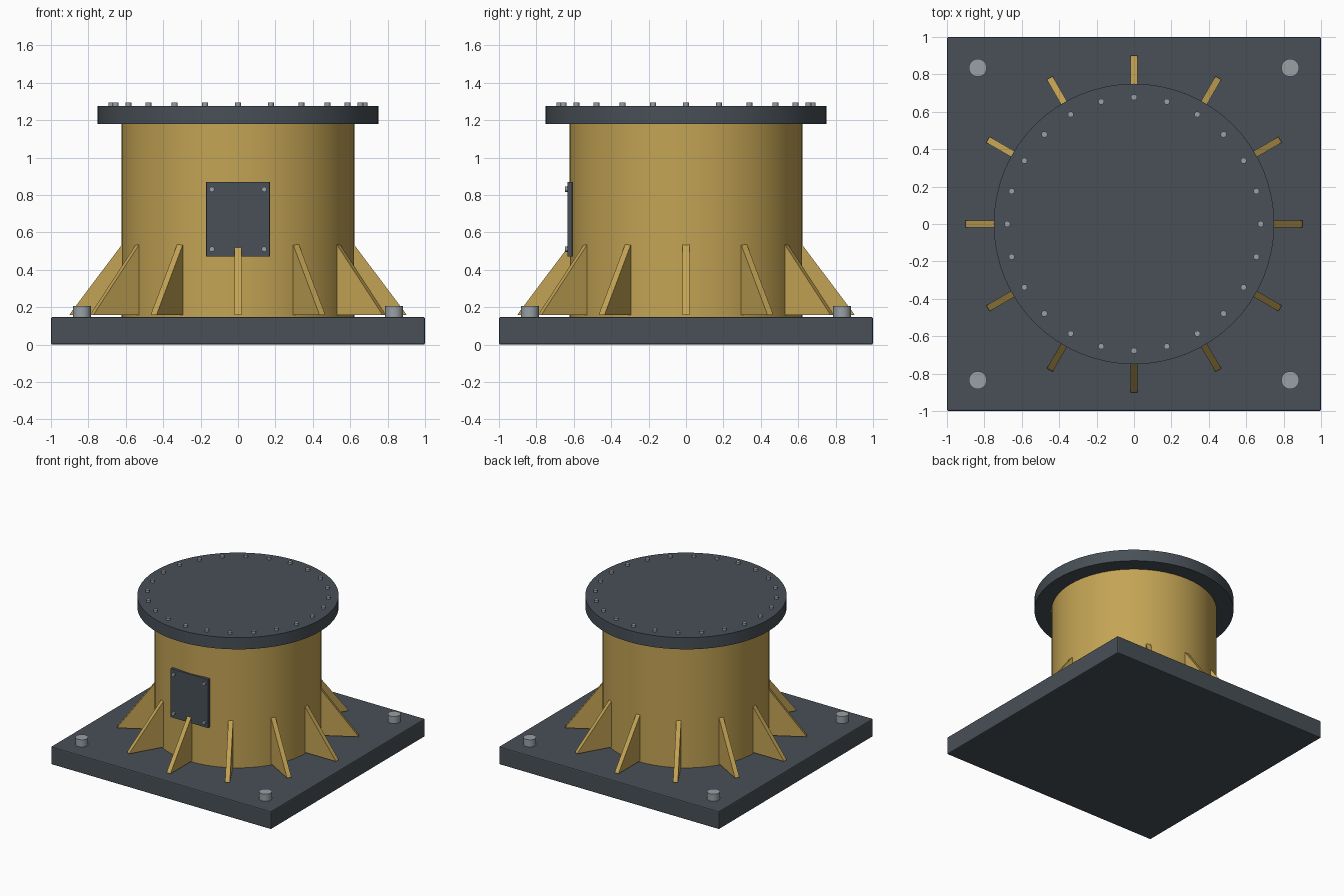
import bpy, bmesh
from math import radians, sin, cos, pi
from mathutils import Matrix

if "Cube" in bpy.data.objects:
    bpy.data.objects.remove(bpy.data.objects["Cube"])


def material(name, rgb):
    m = bpy.data.materials.new(name)
    m.diffuse_color = (*rgb, 1)
    m.use_nodes = True
    m.node_tree.nodes["Principled BSDF"].inputs["Base Color"].default_value = m.diffuse_color
    return m


GOLD = material("ochre_paint", (0.55, 0.37, 0.09))
DARK = material("dark_steel", (0.065, 0.08, 0.095))
BOLT = material("bolt_steel", (0.32, 0.35, 0.38))


def finish(bm, name, mat, smooth=False):
    bmesh.ops.recalc_face_normals(bm, faces=bm.faces)
    me = bpy.data.meshes.new(name)
    bm.to_mesh(me)
    bm.free()
    me.materials.append(mat)
    ob = bpy.data.objects.new(name, me)
    bpy.context.collection.objects.link(ob)
    if smooth:
        bpy.ops.object.select_all(action='DESELECT')
        ob.select_set(True)
        bpy.context.view_layer.objects.active = ob
        bpy.ops.object.shade_smooth_by_angle(angle=radians(30))
    return ob


def box(name, lo, hi, mat, bevel):
    bm = bmesh.new()
    size = [b - a for a, b in zip(lo, hi)]
    mid = [(a + b) / 2 for a, b in zip(lo, hi)]
    bmesh.ops.create_cube(bm, size=1, matrix=Matrix.Translation(mid) @ Matrix.Diagonal((*size, 1)))
    ob = finish(bm, name, mat)
    mod = ob.modifiers.new("edge_bevel", 'BEVEL')
    mod.width = bevel
    mod.segments = 2
    return ob


def cylinders(name, spots, r, depth, mat, sides, rot=Matrix()):
    """One object holding a capped cylinder centred on each spot."""
    bm = bmesh.new()
    for p in spots:
        bmesh.ops.create_cone(bm, cap_ends=True, segments=sides, radius1=r, radius2=r,
                              depth=depth, matrix=Matrix.Translation(p) @ rot)
    return finish(bm, name, mat, True)


# Base plate, drum and top flange
box("base_plate", (-1, -1, 0), (1, 1, 0.147), DARK, 0.008)
cylinders("drum", [(0, 0, 0.665)], 0.622, 1.04, GOLD, 64)
cylinders("top_flange", [(0, 0, 1.228)], 0.75, 0.096, DARK, 64)

# Radial gusset ribs
bm = bmesh.new()
profile = [(0.60, 0.157), (0.902, 0.157), (0.893, 0.172), (0.618, 0.538), (0.60, 0.538)]
for i in range(12):
    turn = Matrix.Rotation(i * pi / 6, 4, 'Z')
    sides = [[bm.verts.new(turn @ Matrix.Translation((x, y, z)).translation)
              for x, z in profile] for y in (-0.018, 0.018)]
    a, b = sides
    bm.faces.new(a)
    bm.faces.new(b[::-1])
    for k in range(len(a)):
        n = (k + 1) % len(a)
        bm.faces.new((a[k], b[k], b[n], a[n]))
finish(bm, "gusset_ribs", GOLD)

# Access hatch on the front with its screws
box("access_hatch", (-0.17, -0.633, 0.47), (0.17, -0.608, 0.87), DARK, 0.002)
cylinders("hatch_screws", [(x, -0.635, z) for x in (-0.14, 0.14) for z in (0.51, 0.83)],
          0.014, 0.022, BOLT, 16, Matrix.Rotation(pi / 2, 4, 'X'))

# Ring of flange bolts and the four anchor bolts
ring = [i * pi / 12 for i in range(24)]
cylinders("flange_bolts", [(0.677 * cos(t), 0.677 * sin(t), 1.28) for t in ring],
          0.016, 0.028, BOLT, 16)
cylinders("anchor_bolts", [(x, y, 0.172) for x in (-0.835, 0.835) for y in (-0.835, 0.835)],
          0.048, 0.066, BOLT, 24)
